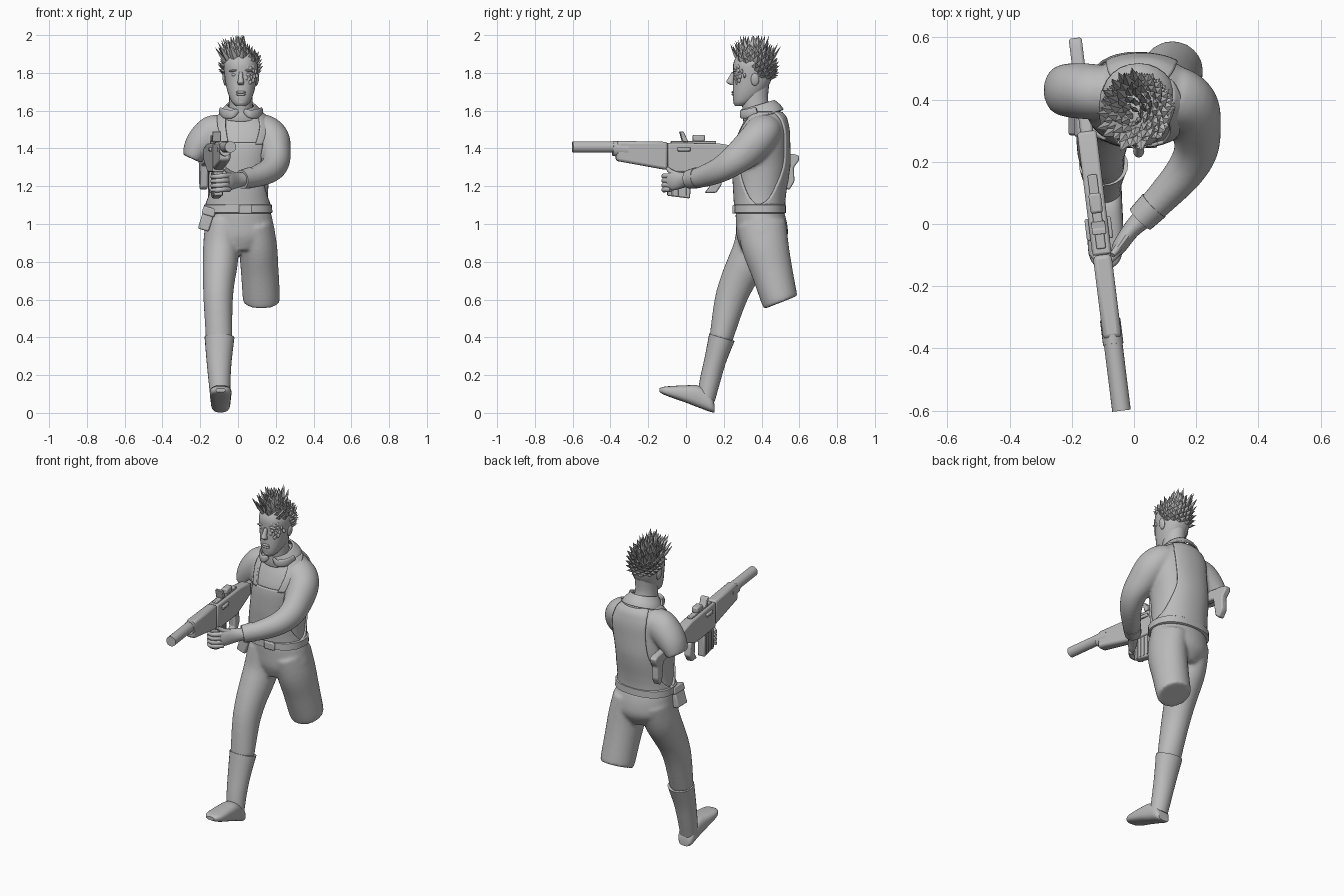
import bpy, bmesh, math, random
from math import sin, cos, pi
from mathutils import Vector, Matrix

cube = bpy.data.objects.get("Cube")
if cube:
    bpy.data.objects.remove(cube)
random.seed(4)
X, Y, Z = Vector((1, 0, 0)), Vector((0, 1, 0)), Vector((0, 0, 1))

grey = bpy.data.materials.new("plain_grey")
grey.use_nodes = True
grey.diffuse_color = (0.5, 0.5, 0.5, 1)
grey.node_tree.nodes["Principled BSDF"].inputs["Base Color"].default_value = grey.diffuse_color
parts = []


def add(name, bm, matrix=None):
    bmesh.ops.recalc_face_normals(bm, faces=bm.faces)
    mesh = bpy.data.meshes.new(name)
    bm.to_mesh(mesh)
    bm.free()
    mesh.materials.append(grey)
    ob = bpy.data.objects.new(name, mesh)
    bpy.context.scene.collection.objects.link(ob)
    if matrix:
        ob.matrix_world = matrix
    parts.append(ob)
    return ob


def fuse(name, pieces):
    """Melt overlapping pieces into one soft body."""
    bm = bmesh.new()
    for ob in pieces:
        bm.from_mesh(ob.data)
        parts.remove(ob)
        bpy.data.objects.remove(ob)
    ob = add(name, bm)
    melt = ob.modifiers.new("melt", "REMESH")
    melt.mode, melt.voxel_size, melt.use_smooth_shade = "VOXEL", .009, True
    soft = ob.modifiers.new("soften", "SMOOTH")
    soft.factor, soft.iterations = .5, 8


def dense(rows, k):
    """Smooth curve through rows of numbers, k steps per span."""
    out = []
    for i in range(len(rows) - 1):
        a, b, c, d = (rows[max(0, min(len(rows) - 1, i + j))] for j in (-1, 0, 1, 2))
        for s in range(k):
            t = s / k
            out.append(tuple(q + t / 2 * (r - p + t * (2*p - 5*q + 4*r - w + t * (3*q - p - 3*r + w)))
                             for p, q, r, w in zip(a, b, c, d)))
    return out + [tuple(rows[-1])]


def oval(a, power):
    return tuple(math.copysign(abs(v) ** (2 / power), v) for v in (sin(a), cos(a)))


def loft(name, rows, ref=X, plane=None, n=24, power=2, k=4, cap=True, matrix=None):
    """Skin over rings (x, y, z, radius along ref, other radius)."""
    rows = dense(rows, k)
    bm = bmesh.new()
    rings = []
    for i, r in enumerate(rows):
        t = plane or Vector(rows[min(i + 1, len(rows) - 1)][:3]) - Vector(rows[max(i - 1, 0)][:3])
        t = t.normalized()
        a = (ref - t * ref.dot(t)).normalized()
        b = t.cross(a)
        ring = []
        for j in range(n):
            u, v = oval(2 * pi * j / n, power)
            ring.append(bm.verts.new(Vector(r[:3]) + a * r[3] * u + b * r[4] * v))
        rings.append(ring)
    for p, q in zip(rings, rings[1:]):
        for j in range(n):
            bm.faces.new((p[j], p[(j + 1) % n], q[(j + 1) % n], q[j]))
    if cap:
        bm.faces.new(rings[0])
        bm.faces.new(rings[-1])
    return add(name, bm, matrix)


def prism(name, outline, width, x=0, matrix=None, bevel=0.008):
    """Side outline (y, z) extruded across x with softened edges."""
    bm = bmesh.new()
    face = bm.faces.new([bm.verts.new((x - width / 2, y, z)) for y, z in outline])
    ext = bmesh.ops.extrude_face_region(bm, geom=[face])["geom"]
    bmesh.ops.translate(bm, vec=(width, 0, 0), verts=[g for g in ext if isinstance(g, bmesh.types.BMVert)])
    mod = add(name, bm, matrix).modifiers.new("soft_edge", "BEVEL")
    mod.width, mod.segments = bevel, 2


def box(y0, y1, z0, z1):
    return [(y0, z0), (y1, z0), (y1, z1), (y0, z1)]


def blob(name, centre, size, rot=0):
    bm = bmesh.new()
    bmesh.ops.create_uvsphere(bm, u_segments=16, v_segments=10, radius=1)
    m = Matrix.Translation(centre) @ Matrix.Rotation(rot, 4, "Y") @ Matrix.Diagonal((*size, 1))
    bmesh.ops.transform(bm, matrix=m, verts=bm.verts)
    return add(name, bm)


# Torso with both sleeves
torso = [(0, .39, 1.05, .17, .125), (0, .39, 1.15, .16, .13), (.005, .398, 1.3, .165, .145),
         (.02, .4, 1.42, .18, .143), (.025, .412, 1.5, .175, .128), (.022, .42, 1.56, .135, .105),
         (.018, .41, 1.6, .09, .085), (.015, .395, 1.63, .06, .07)]
skin = dense(torso, 12)
fuse("shirt", [
    loft("chest", torso, plane=Z, power=2.2, n=32),
    loft("arm", [(.06, .42, 1.5, .06, .08), (.13, .41, 1.495, .088, .098), (.18, .375, 1.445, .096, .094),
                 (.2, .31, 1.38, .09, .08), (.2, .24, 1.325, .077, .071), (.165, .17, 1.282, .067, .063),
                 (.09, .085, 1.25, .057, .053), (.03, .025, 1.238, .048, .046)], ref=Z),
    loft("sleeve", [(-.04, .42, 1.5, .07, .08), (-.12, .425, 1.485, .095, .088), (-.172, .428, 1.45, .09, .09),
                    (-.215, .43, 1.4, .076, .086), (-.243, .43, 1.345, .054, .076)])])


def on_torso(a, z, lift):
    s = min(skin, key=lambda r: abs(r[2] - z))
    u, v = oval(a, 2.2)
    return Vector((s[0] + (s[3] + lift) * u, s[1] - (s[4] + lift) * v, z))


def panel(name, rows, n=20):
    """Cloth panel on the torso from rows (height, start angle, end angle)."""
    bm = bmesh.new()
    grid = [[bm.verts.new(on_torso(a + (b - a) * j / n, z, .003)) for j in range(n + 1)]
            for z, a, b in dense(rows, 5)]
    for p, q in zip(grid, grid[1:]):
        for j in range(n):
            bm.faces.new((p[j], p[j + 1], q[j + 1], q[j]))
    mod = add(name, bm).modifiers.new("cloth", "SOLIDIFY")
    mod.thickness, mod.offset = .012, 0


# Bib, narrowing back panel, shoulder straps and collar
panel("front_bib", [(1.1, -1.5, 1.5), (1.15, -1.15, 1.15), (1.25, -.8, .8), (1.35, -.65, .65), (1.43, -.6, .6)])
panel("back_panel", [(1.1, pi - 1.6, pi + 1.6), (1.15, pi - 1.15, pi + 1.15), (1.3, pi - .7, pi + .7),
                     (1.45, pi - .6, pi + .6), (1.54, pi - .75, pi + .75), (1.59, pi - 1, pi + 1)])
for side, label in ((1, "left"), (-1, "right")):
    panel(label + "_strap", [(1.42, side * .36, side * .58), (1.5, side * .48, side * .75),
                             (1.56, side * .65, side * 1.2), (1.59, side * .9, side * 2.2)], 8)
    loft(label + "_collar_flap", [(.016 + side * .018, .3, 1.6, .012, .006), (.016 + side * .05, .292, 1.582, .022, .007),
                                  (.016 + side * .09, .325, 1.585, .024, .007),
                                  (.016 + side * .11, .375, 1.6, .02, .007)], ref=Z, n=12)
collar = loft("collar", [(.015, .41, 1.575, .118, .112), (.015, .4, 1.6, .106, .105), (.015, .385, 1.632, .074, .088)],
              plane=Vector((0, -.3, 1)), cap=False)
collar.modifiers.new("cloth", "SOLIDIFY").thickness = .01

# Belt, buckle and pouch
loft("belt", [(0, .39, 1.055, .17, .13), (0, .39, 1.06, .182, .14), (0, .39, 1.1, .18, .138),
              (0, .39, 1.106, .168, .13)], plane=Z, n=32, power=2.3, k=1)
prism("buckle", box(.245, .26, 1.055, 1.1), .07, .04, bevel=.006)
tilt = Matrix.Translation((-.165, .33, 1.03)) @ Matrix.Rotation(.3, 4, "Y")
prism("pouch", box(-.045, .045, -.065, .05), .06, 0, tilt)
prism("pouch_flap", box(-.05, .05, .015, .06), .07, 0, tilt)

# Trousers: pelvis, cut left thigh and right leg
fuse("trousers", [
    loft("pelvis", [(0, .39, 1.07, .172, .128), (.008, .4, 1.0, .18, .136), (.015, .403, .93, .178, .134),
                    (.015, .395, .86, .1, .1)], plane=Z, n=32),
    loft("thigh", [(.085, .4, 1.0, .1, .13), (.105, .42, .88, .102, .125), (.115, .455, .75, .1, .11),
                   (.123, .49, .62, .099, .099), (.124, .502, .585, .095, .095)]),
    loft("leg", [(-.075, .395, 1.0, .1, .125), (-.088, .365, .88, .097, .114), (-.095, .315, .78, .092, .102),
                 (-.102, .27, .69, .084, .092), (-.105, .23, .58, .077, .082), (-.1, .185, .39, .07, .062)])])
loft("boot_shaft", [(-.098, .19, .4, .079, .07), (-.1, .155, .28, .067, .058), (-.098, .127, .17, .058, .054),
                    (-.093, .105, .07, .052, .048)])
loft("boot_foot", [(-.092, .15, .025, .035, .022), (-.092, .13, .05, .05, .045), (-.092, .07, .085, .054, .058),
                   (-.092, 0, .1, .057, .046), (-.092, -.08, .112, .056, .03), (-.092, -.12, .118, .045, .02),
                   (-.092, -.14, .12, .025, .01)], plane=-Y, power=2.8)

# Left cuff and hand around the magazine
loft("left_cuff", [(.065, .06, 1.245, .056, .052), (.02, .015, 1.236, .05, .047)], ref=Z, k=1)
loft("left_palm", [(.03, .02, 1.238, .035, .035), (-.01, -.02, 1.232, .042, .028), (-.045, -.07, 1.228, .05, .024),
                   (-.06, -.095, 1.225, .042, .016)], ref=Z)
for i in range(4):
    z = 1.255 - i * .024
    loft("left_finger_%d" % (i + 1), [(-.045, -.08, z, .013, .013), (-.075, -.112, z, .014, .013),
                                      (-.11, -.116, z - .003, .013, .012), (-.14, -.09, z - .004, .009, .009)],
         ref=Z, n=10)
loft("left_thumb", [(-.01, -.02, 1.25, .02, .018), (-.045, -.07, 1.27, .016, .014), (-.07, -.1, 1.295, .009, .009)],
     ref=Z, n=10)

# Rifle, turned slightly to the right
gun = Matrix.Translation((-.115, 0, 0)) @ Matrix.Rotation(.124, 4, "Z")
loft("barrel", [(0, -.605, 1.408, .03, .03), (0, -.36, 1.408, .03, .03)], k=1, matrix=gun)
loft("barrel_collar", [(0, -.39, 1.4, .033, .04), (0, -.31, 1.395, .033, .043)], k=1, matrix=gun)
prism("handguard", [(-.375, 1.335), (-.1, 1.285), (-.1, 1.435), (-.37, 1.44)], .06, 0, gun, .014)
prism("receiver", [(-.1, 1.275), (.14, 1.275), (.3, 1.335), (.3, 1.405), (.18, 1.425), (-.1, 1.43)], .062, 0, gun)
prism("magazine", [(-.1, 1.15), (.02, 1.135), (.025, 1.285), (-.09, 1.285)], .046, 0, gun)
for i in range(4):
    y = -.08 + i * .026
    prism("magazine_rib_%d" % (i + 1), box(y, y + .01, 1.15, 1.27), .054, 0, gun, .002)
prism("pistol_grip", [(.12, 1.285), (.18, 1.285), (.19, 1.21), (.16, 1.165), (.1, 1.165), (.128, 1.2)], .04, 0, gun)
prism("stock", [(.28, 1.4), (.5, 1.372), (.575, 1.37), (.604, 1.36), (.6, 1.335), (.574, 1.3), (.577, 1.225),
                (.55, 1.18), (.522, 1.195), (.505, 1.31), (.28, 1.33)], .042, 0, gun)
prism("top_rail", box(-.08, .16, 1.425, 1.44), .03, 0, gun, .004)
prism("scope_body", box(.035, .1, 1.437, 1.472), .04, 0, gun, .008)
prism("rear_sight", [(-.02, 1.435), (.01, 1.435), (-.015, 1.49), (-.035, 1.49)], .045, 0, gun, .004)
prism("charging_handle", box(-.05, .02, 1.385, 1.405), .085, 0, gun, .005)

# Neck and head
cx = .015
loft("neck", [(cx, .385, 1.55, .068, .075), (cx, .365, 1.65, .062, .07), (cx, .37, 1.74, .062, .07)])
loft("head", [(cx, .288, 1.625, .025, .028), (cx, .3, 1.642, .045, .048), (cx, .318, 1.67, .06, .07),
              (cx, .336, 1.71, .073, .088), (cx, .35, 1.76, .083, .1), (cx, .354, 1.81, .089, .105),
              (cx, .354, 1.855, .088, .102), (cx, .354, 1.9, .066, .078), (cx, .354, 1.918, .03, .036)],
     plane=Z, power=2.2, n=28)
loft("nose", [(cx, .255, 1.805, .01, .012), (cx, .24, 1.77, .013, .018), (cx, .234, 1.75, .018, .02),
              (cx, .248, 1.735, .012, .012)], plane=Z, n=12)
for z, label in ((1.698, "upper_lip"), (1.686, "lower_lip")):
    blob(label, (cx, .25, z), (.027, .009, .007))
blob("chin", (cx, .268, 1.645), (.024, .018, .018))
for side, label in ((1, "left"), (-1, "right")):
    blob(label + "_eye", (cx + side * .036, .262, 1.79), (.014, .009, .008))
    blob(label + "_brow", (cx + side * .038, .258, 1.812), (.026, .01, .006), side * .12)
    blob(label + "_ear", (cx + side * .086, .365, 1.765), (.01, .022, .034), side * .15)

# Scaled patch around the left eye
for i in range(16):
    r, a = .034 * math.sqrt(i / 16), i * 2.4
    x, z = .066 + r * cos(a), 1.795 + 1.4 * r * sin(a)
    y = .354 - .1 * math.sqrt(max(.05, 1 - ((x - cx) / .09) ** 2))
    blob("eye_scale_%d" % (i + 1), (x, y, z), (.011, .007, .014), random.uniform(-1, 1))

# Spiked hair: tall on the right and front, cropped on the left and back
bm = bmesh.new()
count = 190
for i in range(count):
    h = 1 - 1.6 * (i + .5) / count
    a = i * 2.39996
    w = math.sqrt(1 - h * h)
    nrm = Vector((w * cos(a), w * sin(a), h))
    base = Vector((cx + .084 * nrm.x, .356 + .096 * nrm.y, 1.82 + .092 * nrm.z))
    if base.z < 1.87 - .75 * max(0, base.y - .27) or (base.y < .36 and base.z < 1.845):
        continue
    tall = base.x < .03 and h > .3
    length = random.uniform(.075, .11) if tall else random.uniform(.04, .055)
    way = (nrm * .7 + Vector((-.1, .02, .75 if tall else .5))).normalized()
    tip = base + way * length
    tip.z = min(tip.z, 2.0)
    way = (tip - base).normalized()
    s = way.cross(nrm + Vector((.01, .02, 0))).normalized()
    b = way.cross(s)
    rad = random.uniform(.016, .021)
    rings = [[bm.verts.new(base + way * d + (s * cos(q * pi / 2) + b * .5 * sin(q * pi / 2)) * r)
              for q in range(4)] for d, r in ((-.015, rad * .7), (length * .35, rad))]
    top = bm.verts.new(tip)
    for q in range(4):
        e = (q + 1) % 4
        bm.faces.new((rings[0][q], rings[0][e], rings[1][e], rings[1][q]))
        bm.faces.new((rings[1][q], rings[1][e], top))
add("spiked_hair", bm)

# Smooth shading with crisp edges
bpy.ops.object.select_all(action="DESELECT")
for ob in parts:
    ob.select_set(True)
bpy.context.view_layer.objects.active = parts[0]
bpy.ops.object.shade_smooth_by_angle(angle=math.radians(38))
